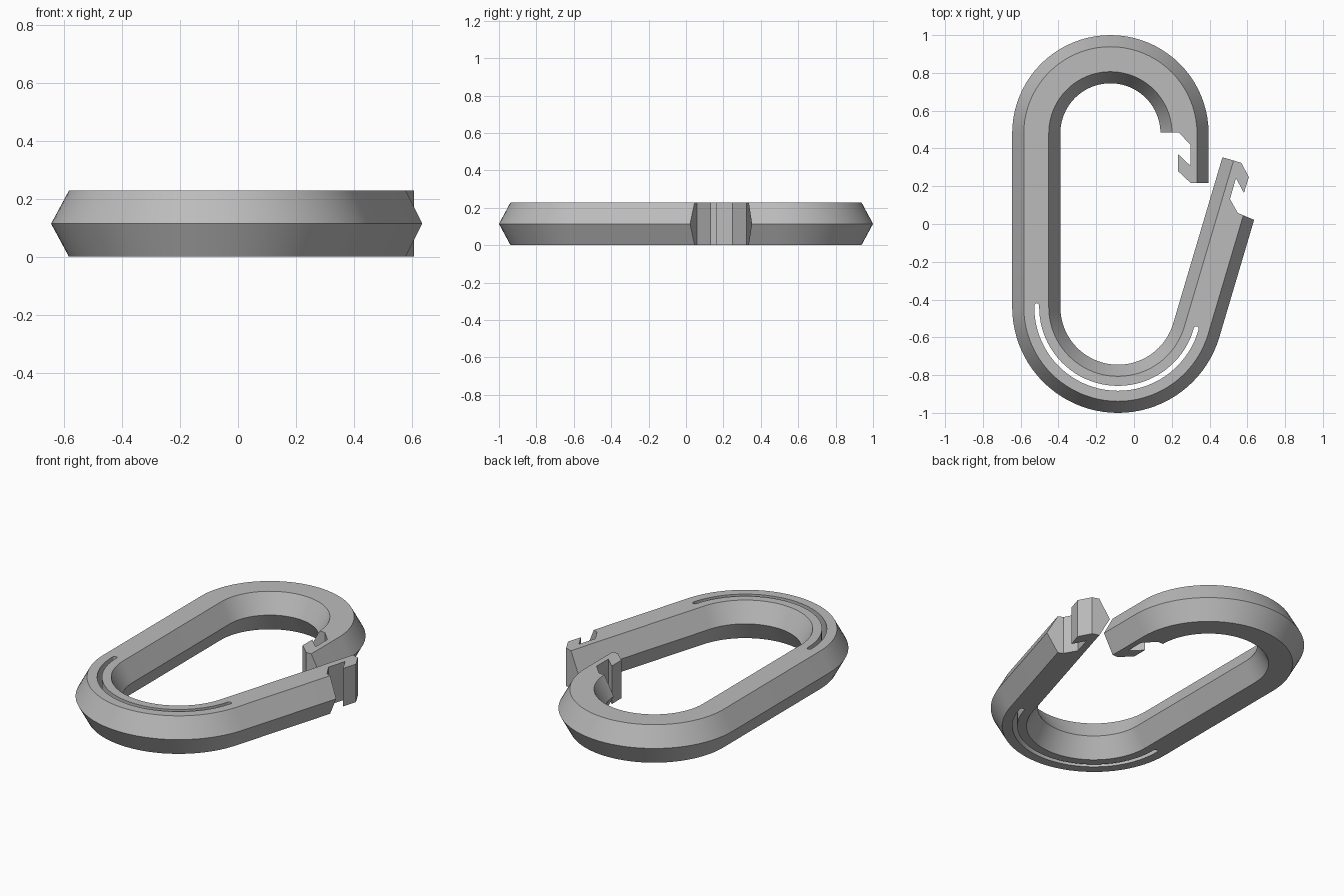
import bpy, bmesh
from math import cos, sin, radians
from mathutils import Vector

HEIGHT = 0.228
HALF_MID, HALF_FLAT = 0.1275, 0.066      # half widths at mid height and on the flats
OPEN = radians(-16.5)                    # lean of the sprung gate
TOP_C, TOP_R = Vector((-0.125, 0.48)), 0.3925
LOW_C, LOW_R = Vector((-0.085, -0.44)), 0.4325

old = bpy.data.objects.get("Cube")
if old:
    bpy.data.objects.remove(old, do_unlink=True)

grey = bpy.data.materials.new("light grey plastic")
grey.use_nodes = True
colour = (0.5, 0.5, 0.5, 1)
grey.diffuse_color = colour
grey.node_tree.nodes["Principled BSDF"].inputs["Base Color"].default_value = colour


def make_object(name, bm):
    bmesh.ops.recalc_face_normals(bm, faces=bm.faces[:])
    mesh = bpy.data.meshes.new(name)
    bm.to_mesh(mesh)
    bm.free()
    mesh.materials.append(grey)
    obj = bpy.data.objects.new(name, mesh)
    bpy.context.collection.objects.link(obj)
    return obj


def arc(centre, radius, start, end, steps):
    """Points on an arc, each with its outward direction."""
    result = []
    for i in range(steps + 1):
        a = start + (end - start) * i / steps
        out = Vector((cos(a), sin(a)))
        result.append((centre + out * radius, out))
    return result


def prism(name, outline):
    """Upright cutter taller than the body."""
    bm = bmesh.new()
    face = bm.faces.new([bm.verts.new((x, y, -0.1)) for x, y in outline])
    grown = bmesh.ops.extrude_face_region(bm, geom=[face])["geom"]
    verts = [v for v in grown if isinstance(v, bmesh.types.BMVert)]
    bmesh.ops.translate(bm, verts=verts, vec=(0, 0, HEIGHT + 0.2))
    obj = make_object(name, bm)
    obj.hide_render = True
    return obj


# Centre line: fixed nose, top bend, spine, bottom bend, gate
path = [(Vector((TOP_C.x + TOP_R, 0.217)), Vector((1, 0)))]
path += arc(TOP_C, TOP_R, 0, radians(180), 40)
path += arc(LOW_C, LOW_R, radians(180), radians(360) + OPEN, 40)
gate_dir = Vector((-sin(OPEN), cos(OPEN)))
path.append((path[-1][0] + gate_dir * 0.918, path[-1][1]))

# Six-sided section swept along the centre line
section = [(HALF_MID, HEIGHT / 2), (HALF_FLAT, HEIGHT), (-HALF_FLAT, HEIGHT),
           (-HALF_MID, HEIGHT / 2), (-HALF_FLAT, 0), (HALF_FLAT, 0)]
bm = bmesh.new()
rings = [[bm.verts.new((*(p + out * w), z)) for w, z in section] for p, out in path]
for a, b in zip(rings, rings[1:]):
    for i in range(6):
        j = (i + 1) % 6
        bm.faces.new((a[i], a[j], b[j], b[i]))
bm.faces.new(rings[0])
bm.faces.new(rings[-1])
body = make_object("clip_body", bm)

# Interlocking hooks on the nose and the gate
nose_cut = prism("nose_hook_cutter", [
    (0.1, 0.485), (0.237, 0.485), (0.30, 0.418), (0.30, 0.307),
    (0.233, 0.37), (0.233, 0.28), (0.33, 0.189), (0.1, 0.189)])
gate_cut = prism("gate_hook_cutter", [
    (0.545, 0.367), (0.608, 0.249), (0.582, 0.164), (0.54, 0.243),
    (0.508, 0.132), (0.55, 0.058), (0.70, -0.005), (0.75, 0.4)])

# Round-ended spring slot through the bottom bend
SLOT_R, SLOT_HALF = 0.43, 0.013
start, end = radians(179), radians(361) + OPEN
tips = [LOW_C + Vector((cos(a), sin(a))) * SLOT_R for a in (start, end)]
turn = radians(180)
slot = arc(LOW_C, SLOT_R + SLOT_HALF, start, end, 40)
slot += arc(tips[1], SLOT_HALF, end, end + turn, 8)[1:-1]
slot += arc(LOW_C, SLOT_R - SLOT_HALF, end, start, 40)
slot += arc(tips[0], SLOT_HALF, start + turn, start + 2 * turn, 8)[1:-1]
slot_cut = prism("spring_slot_cutter", [p for p, out in slot])

# Cut the body and clear the cutters away
bpy.context.view_layer.objects.active = body
body.select_set(True)
for cutter in (nose_cut, gate_cut, slot_cut):
    mod = body.modifiers.new(cutter.name, "BOOLEAN")
    mod.operation = "DIFFERENCE"
    mod.solver = "EXACT"
    mod.object = cutter
    bpy.ops.object.modifier_apply(modifier=mod.name)
    bpy.data.objects.remove(cutter, do_unlink=True)
bpy.ops.object.shade_smooth_by_angle(angle=radians(25))
